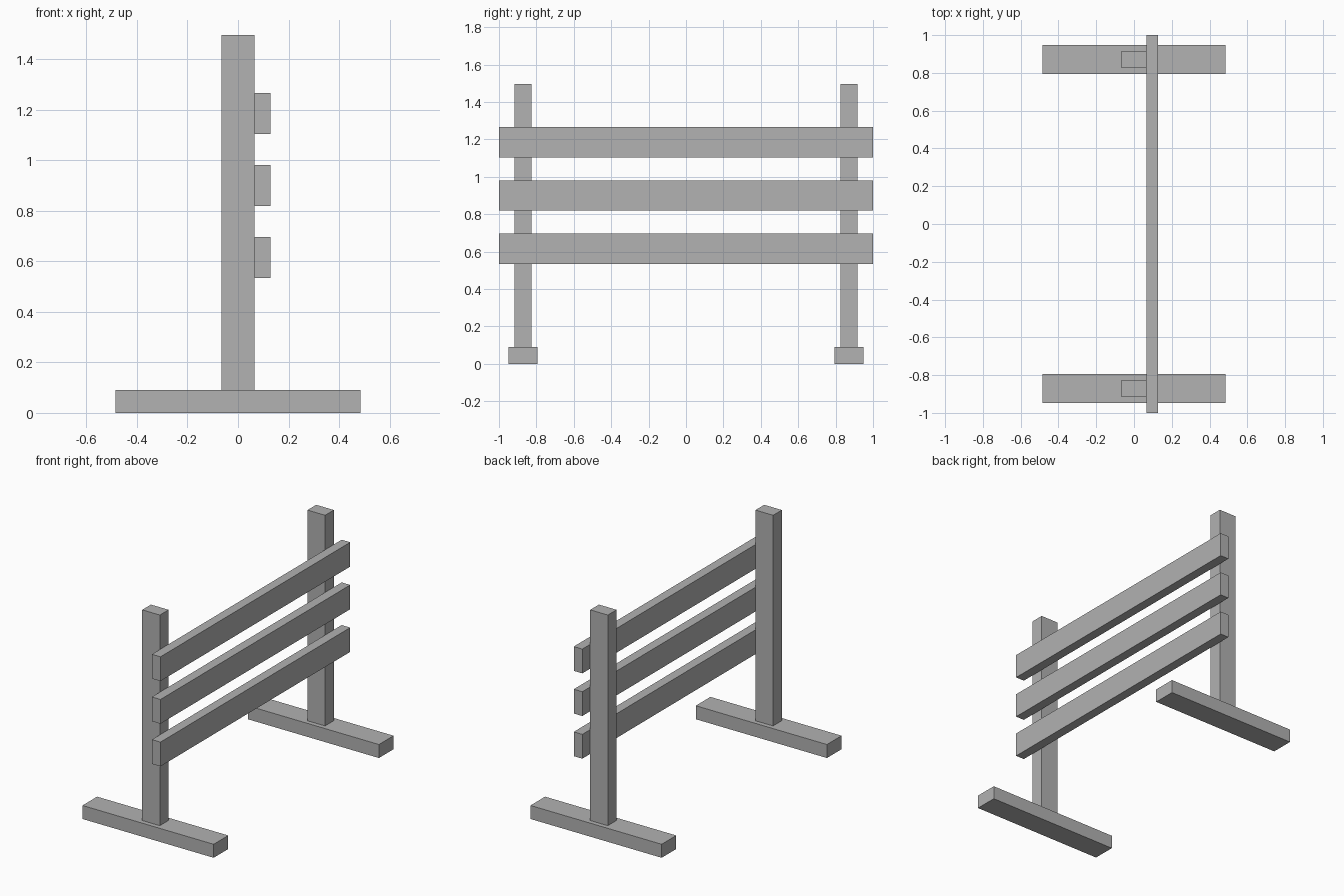
import bpy

cube = bpy.data.objects.get("Cube")
if cube:
    bpy.data.objects.remove(cube, do_unlink=True)

grey = bpy.data.materials.new("plain_grey")
grey.use_nodes = True
colour = (0.445, 0.445, 0.445, 1)
grey.diffuse_color = colour
grey.node_tree.nodes["Principled BSDF"].inputs["Base Color"].default_value = colour


def box(name, centre, size):
    bpy.ops.mesh.primitive_cube_add(size=1, location=centre)
    obj = bpy.context.object
    obj.name = name
    obj.scale = size
    bpy.ops.object.transform_apply(location=False, rotation=False, scale=True)
    obj.data.materials.append(grey)
    return obj


FOOT_H, POST_TOP, POST_W = 0.09, 1.495, 0.13
RAIL_T, RAIL_H = 0.063, 0.162

# Foot and upright post at each end
for side, y in (("front", -0.871), ("back", 0.871)):
    box(side + "_foot", (0, y, FOOT_H / 2), (0.968, 0.154, FOOT_H))
    box(side + "_post", (0, y, (FOOT_H + POST_TOP) / 2),
        (POST_W, 0.092, POST_TOP - FOOT_H))

# Three evenly spaced rails fixed to one face of the posts
for i, level in enumerate(("lower", "middle", "upper")):
    box(level + "_rail", (POST_W / 2 + RAIL_T / 2, 0, 0.615 + 0.2845 * i),
        (RAIL_T, 2, RAIL_H))
